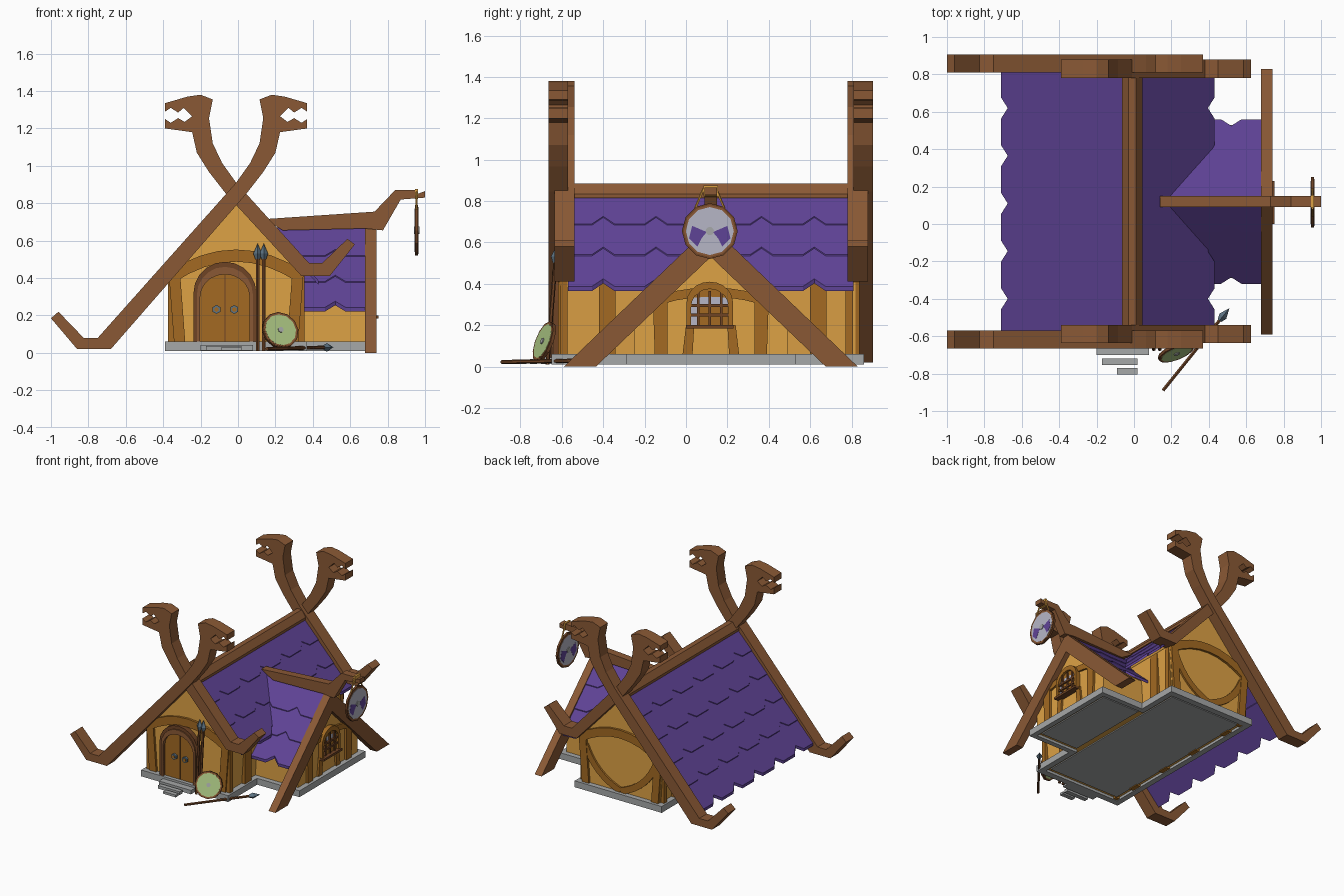
import bpy, bmesh, math
from mathutils import Vector, Matrix

if "Cube" in bpy.data.objects:
    bpy.data.objects.remove(bpy.data.objects["Cube"])


def material(name, rgb):
    m = bpy.data.materials.new(name)
    lin = [(c / 255 / 12.92) if c < 11 else ((c / 255 + 0.055) / 1.055) ** 2.4 for c in rgb]
    m.diffuse_color = (*lin, 1)
    m.use_nodes = True
    m.node_tree.nodes["Principled BSDF"].inputs["Base Color"].default_value = m.diffuse_color
    return m


PURPLE = material("purple_shingle", (95, 67, 150))
BEAM = material("beam_brown", (138, 89, 53))
WALL = material("ochre_plaster", (222, 162, 69))
TIMBER = material("golden_timber", (163, 106, 34))
DARK = material("dark_wood", (110, 67, 37))
STONE = material("grey_stone", (166, 168, 168))
STEEL = material("blue_steel", (94, 116, 132))
GREEN = material("pale_green", (170, 197, 130))
PALE = material("pale_lilac", (182, 182, 198))


# ---------- helpers ----------
def finish(name, bm, mat):
    bmesh.ops.recalc_face_normals(bm, faces=bm.faces)
    me = bpy.data.meshes.new(name)
    bm.to_mesh(me)
    bm.free()
    me.materials.append(mat)
    ob = bpy.data.objects.new(name, me)
    bpy.context.collection.objects.link(ob)
    return ob


AX = lambda u, v, t: (t, u, v)      # profile in yz, extruded along x
AY = lambda u, v, t: (u, t, v)      # profile in xz, extruded along y


def prism(name, pts, lo, hi, mat, f=AY):
    bm = bmesh.new()
    a = [bm.verts.new(f(u, v, lo)) for u, v in pts]
    b = [bm.verts.new(f(u, v, hi)) for u, v in pts]
    bm.faces.new(a)
    bm.faces.new(b[::-1])
    for i in range(len(pts)):
        j = (i + 1) % len(pts)
        bm.faces.new((a[i], a[j], b[j], b[i]))
    return finish(name, bm, mat)


def box(name, x0, x1, y0, y1, z0, z1, mat):
    return prism(name, [(x0, z0), (x1, z0), (x1, z1), (x0, z1)], y0, y1, mat)


def rod(name, p, q, r1, r2, n, mat):
    p, q = Vector(p), Vector(q)
    d = q - p
    bm = bmesh.new()
    M = Matrix.Translation((p + q) / 2) @ d.to_track_quat('Z', 'Y').to_matrix().to_4x4()
    bmesh.ops.create_cone(bm, cap_ends=True, segments=n, radius1=r1, radius2=r2, depth=d.length, matrix=M)
    return finish(name, bm, mat)


def band(name, p0, mid, p1, w, lo, hi, mat, f=AY, n=8):
    """Curved timber of width w through three points."""
    p0, mid, p1 = Vector(p0), Vector(mid), Vector(p1)
    c = 2 * mid - (p0 + p1) / 2
    left, right = [], []
    for i in range(n + 1):
        t = i / n
        p = p0 * (1 - t) ** 2 + c * 2 * t * (1 - t) + p1 * t * t
        d = ((c - p0) * (1 - t) + (p1 - c) * t).normalized() * w / 2
        left.append((p.x - d.y, p.y + d.x))
        right.append((p.x + d.y, p.y - d.x))
    return prism(name, left + right[::-1], lo, hi, mat, f)


def arch(cx, hw, z0, spring, top, n=10):
    a = [math.pi * i / n for i in range(n + 1)]
    return [(cx + hw, z0)] + [(cx + hw * math.cos(t), spring + (top - spring) * math.sin(t)) for t in a] + [(cx - hw, z0)]


def shingles(name, edges, lo, hi, starts, notches, f):
    """Overlapping rows; f maps (along, distance from ridge, height offset)."""
    prev = 0
    for k, s1 in enumerate(edges):
        s0 = max(0, prev - 0.06)
        l = starts[k] if starts else lo
        pts = [(l, s0), (hi, s0), (hi, s1)]
        for n in sorted(notches, reverse=True):
            if n - 0.055 > l:
                pts += [(n + 0.055, s1), (n, s1 - 0.035), (n - 0.055, s1)]
        pts.append((l, s1))
        prism(f"{name}_{k}", pts, -0.022, 0, PURPLE,
              lambda u, s, t: f(u, s, t + 0.009 * (s - s0) / (s1 - s0)))
        prev = s1


# ---------- foundation and floor ----------
for n, b in {"front": (-.39, .37, -.65, -.60), "back": (-.39, .37, .81, .86), "left": (-.39, -.345, -.60, .81),
             "right_a": (.325, .37, -.60, -.25), "right_b": (.325, .37, .49, .81), "wing_front": (.325, .74, -.29, -.25),
             "wing_back": (.325, .74, .49, .53), "wing_end": (.70, .74, -.25, .49)}.items():
    box("foundation_" + n, *b, 0.01, 0.06, STONE)
box("main_floor", -.32, .30, -.575, .785, .022, .031, STONE)
box("wing_floor", .35, .675, -.225, .465, .022, .031, STONE)
for i, (x0, x1, y0, y1, z) in enumerate([(-.20, .08, -.70, -.65, .043), (-.17, .02, -.755, -.72, .037), (-.09, .02, -.805, -.77, .03)]):
    box(f"step_{i}", x0, x1, y0, y1, .012, z, STONE)

# ---------- walls ----------
prism("main_walls", [(-.345, .03), (.325, .03), (.35, .42), (-.01, .82), (-.37, .42)], -.60, .82, WALL)
prism("wing_walls", [(-.25, .03), (.49, .03), (.49, .27), (.12, .63), (-.25, .27)], .30, .70, WALL, AX)

# ---------- roofs ----------
main_notches = [-.40 + .255 * k for k in range(5)]
for side, sg, edges in (("left", -1, [.165, .30, .435, .565, .70]), ("right", 1, [.165, .30, .44])):
    shingles(f"main_roof_{side}", edges, -.57, .81, None, main_notches,
             lambda u, s, t, sg=sg: (-.01 + sg * s, u, .862 - 1.1 * s + t))
for side, sg in (("front", -1), ("back", 1)):
    shingles(f"wing_roof_{side}", [.16, .30, .44], .1, .69, [.12, .22, .33], [.27, .52],
             lambda u, s, t, sg=sg: (u, .12 + sg * s, .67 - .99 * s + t))
prism("main_ridge_cap", [(-.065, .815), (-.065, .835), (-.03, .885), (.01, .885), (.045, .835), (.045, .815)], -.57, .81, BEAM)

# ---------- crossed gable beams with beast heads ----------
head = [(-.01, .91), (-.085, 1.015), (-.135, 1.12), (-.155, 1.255), (-.135, 1.355), (-.20, 1.38), (-.27, 1.37),
        (-.39, 1.335), (-.39, 1.29), (-.36, 1.31), (-.32, 1.285), (-.29, 1.31), (-.245, 1.265), (-.285, 1.235),
        (-.32, 1.255), (-.36, 1.23), (-.39, 1.25), (-.39, 1.20), (-.245, 1.18), (-.22, 1.07), (-.155, .967), (-.06, .845)]
short_foot = [(.34, .41), (.49, .41), (.625, .58), (.585, .61), (.45, .48), (.38, .48)]
long_foot = [(-.68, .02), (-.86, .02), (-1.0, .185), (-.96, .22), (-.825, .08), (-.75, .08)]
mirrored = [(-.02 - x, z) for x, z in head]
for n, ys, yl in (("front", (-.635, -.54), (-.665, -.57)), ("back", (.78, .88), (.81, .905))):
    prism(f"short_gable_beam_{n}", short_foot + head, *ys, BEAM)
    prism(f"long_gable_beam_{n}", long_foot + mirrored, *yl, BEAM)

# wing gable beams and horned ridge beam
for n, sg in (("front", -1), ("back", 1)):
    prism(f"wing_gable_beam_{n}", [(.12 + sg * y, z) for y, z in [(0, .53), (.555, 0), (.71, 0), (0, .68)]], .68, .74, BEAM, AX)
prism("wing_ridge_beam", [(.14, .715), (.73, .755), (.84, .87), (.95, .87), (.96, .85), (1.0, .865), (1.0, .83),
                          (.87, .82), (.775, .655), (.68, .665), (.24, .655)], .09, .15, BEAM)

# ---------- timber framing ----------
for n, lo, hi in (("front", -.618, -.59), ("back", .81, .838)):
    band(f"arch_timber_{n}", (-.365, .40), (-.01, .52), (.345, .40), .065, lo, hi, TIMBER)
    for side, sg in (("left", -1), ("right", 1)):
        prism(f"corner_post_{n}_{side}", [(-.01 + sg * x, z) for x, z in [(.27, .03), (.33, .03), (.36, .42), (.30, .43)]], lo, hi, TIMBER)
for side, sg in (("left", -1), ("right", 1)):
    band(f"back_brace_{side}", (-.01 + sg * .31, .36), (-.01 + sg * .19, .18), (-.01, .07), .05, .81, .834, TIMBER)
for y in (-.59, -.38, -.05, .28, .64, .79):
    w = .018 if y in (-.59, .79) else .04
    box("left_wall_post", -.375, -.31, y - w, y + w, .015, .41, TIMBER)
    if not -.2 < y < .5:
        box("right_wall_post", .31, .355, y - w, y + w, .025, .41, TIMBER)
band("wing_arch_timber", (-.22, .29), (.12, .36), (.46, .29), .045, .69, .716, TIMBER, AX)
for sg in (-1, 1):
    prism("wing_post", [(.12 + sg * y, z) for y, z in [(.21, .03), (.27, .03), (.28, .32), (.21, .33)]], .69, .718, TIMBER, AX)
    prism("window_stud", [(.12 + sg * y, z) for y, z in [(.09, .03), (.14, .03), (.12, .20), (.08, .20)]], .69, .715, TIMBER, AX)

# ---------- door ----------
outer, mid, inner = arch(-.07, .168, .05, .32, .487), arch(-.07, .15, .05, .31, .46), arch(-.07, .132, .05, .30, .42)
prism("door_frame", outer + inner[::-1], -.64, -.59, DARK)
prism("door_frame_trim", mid + inner[::-1], -.648, -.60, BEAM)
prism("door_leaf", inner, -.622, -.59, TIMBER)
box("door_split", -.072, -.068, -.6235, -.60, .06, .415, DARK)
for x in (-.115, -.02):
    rod("door_handle", (x, -.638, .232), (x, -.61, .232), .024, .024, 6, STEEL)
    rod("door_handle_centre", (x, -.642, .232), (x, -.61, .232), .013, .013, 6, TIMBER)

# ---------- window ----------
w_out, w_in = arch(.115, .112, .19, .31, .41), arch(.115, .09, .19, .29, .375)
prism("window_frame", w_out + w_in[::-1], .69, .735, TIMBER, AX)
prism("window_pane", w_in, .70, .715, PALE, AX)
box("window_lower_panel", .70, .718, .055, .205, .19, .29, TIMBER)
for y in (.06, .115, .17):
    box("window_bar_upright", .715, .728, y - .006, y + .006, .19, .365, DARK)
for z in (.25, .295):
    box("window_bar_cross", .715, .73, .02, .21, z - .007, z + .007, DARK)
box("window_sill", .70, .75, 0, .23, .183, .20, DARK)


# ---------- shields ----------
def shield(name, c, d, r, face):
    c, d = Vector(c), Vector(d).normalized()
    for part, k, h, m in (("rim", 1, .008, DARK), ("hoop", .93, .009, BEAM), ("face", .86, .010, face), ("boss", .15, .015, STONE)):
        rod(f"{name}_{part}", c - d * h, c + d * h, r * k, r * k, 12, m)


shield("hanging_shield", (.955, .115, .655), (1, 0, 0), .135, PALE)
for sg in (-1, 1):
    prism("shield_wing_mark", [(.115 + sg * y, z) for y, z in [(.015, .65), (.05, .665), (.085, .68), (.10, .62), (.06, .58), (.04, .62)]],
          .944, .966, PURPLE, AX)
    rod("shield_rope", (.955, .115 + sg * .03, .86), (.955, .115 + sg * .07, .765), .006, .006, 5, WALL)
box("rope_loop", .947, .963, .085, .155, .823, .876, WALL)
shield("leaning_shield", (.225, -.685, .12), (.36, -.9, .35), .102, GREEN)


# ---------- spears ----------
def spear(name, p, q):
    p, q = Vector(p), Vector(q)
    d = (q - p).normalized()
    rod(name + "_shaft", p, q - d * .07, .010, .010, 6, DARK)
    rod(name + "_socket", q - d * .085, q - d * .055, .012, .023, 4, STEEL)
    rod(name + "_tip", q - d * .055, q, .023, 0, 4, STEEL)


spear("standing_spear_left", (.105, -.67, .01), (.105, -.625, .585))
spear("standing_spear_right", (.138, -.67, .01), (.138, -.625, .585))
spear("fallen_spear", (.155, -.89, .022), (.51, -.45, .03))
